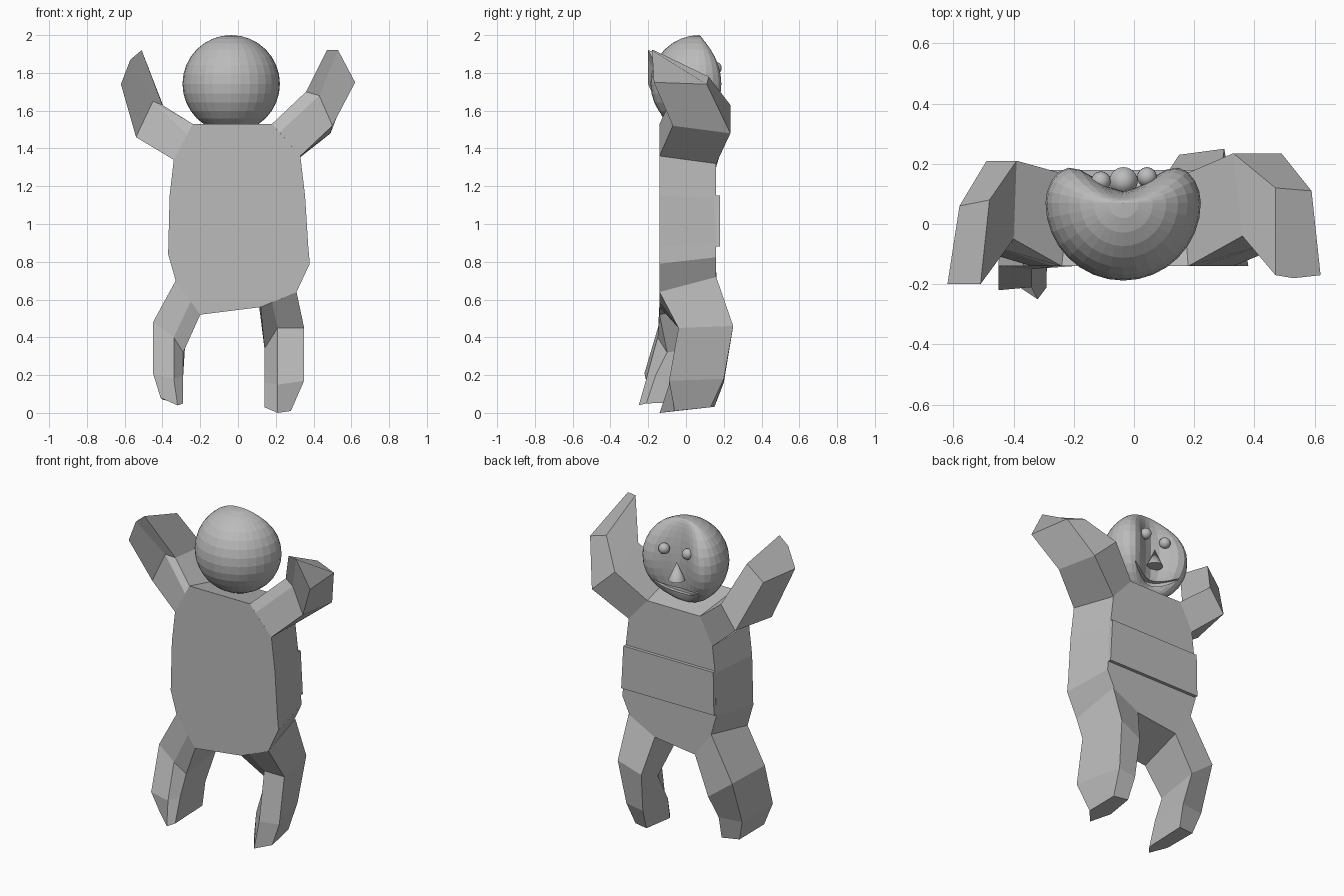
import bpy, bmesh, math
from mathutils import Matrix, Vector

if "Cube" in bpy.data.objects:
    bpy.data.objects.remove(bpy.data.objects["Cube"])

grey = bpy.data.materials.new("clay_grey")
grey.use_nodes = True
grey.diffuse_color = (0.5, 0.5, 0.5, 1)
grey.node_tree.nodes["Principled BSDF"].inputs["Base Color"].default_value = (0.5, 0.5, 0.5, 1)


def finish(name, bm):
    bmesh.ops.recalc_face_normals(bm, faces=bm.faces)
    mesh = bpy.data.meshes.new(name)
    bm.to_mesh(mesh)
    bm.free()
    mesh.materials.append(grey)
    ob = bpy.data.objects.new(name, mesh)
    bpy.context.scene.collection.objects.link(ob)
    return ob


def loft(name, sections):
    """Skin a list of matching cross-sections and cap both ends."""
    bm = bmesh.new()
    rings = [[bm.verts.new(p) for p in s] for s in sections]
    for a, b in zip(rings, rings[1:]):
        for i in range(len(a)):
            j = (i + 1) % len(a)
            bm.faces.new((a[i], a[j], b[j], b[i]))
    bm.faces.new(rings[0])
    bm.faces.new(rings[-1])
    return finish(name, bm)


def taper(x, z, y=.16):
    """Outline point drawn in towards the middle of the belly side."""
    return (x * .87, y, 1.05 + (z - 1.05) * .87)


# Torso: one outline drawn through from front to back, tapering slightly
outline = [(-.24, 1.53), (.18, 1.53), (.33, 1.36), (.355, 1.15), (.372, .88), (.38, .79), (.31, .64),
           (.12, .56), (-.2, .52), (-.33, .70), (-.37, .84), (-.362, 1.15), (-.34, 1.34)]
loft("torso", [[(x, -.14, z) for x, z in outline], [taper(x, z) for x, z in outline]])

# Belly band raised on the face side
band = [(-.315, 1.15), (.31, 1.15), (.325, .88), (-.32, .88)]
loft("belly_band", [[(x, y, z) for x, z in band] for y in (.1, .18)])

# Limb sections run: inner back, inner front, front, outer front, outer back
loft("left_arm", [
    [taper(.18, 1.53), (.18, -.14, 1.53), (.22, -.14, 1.485), (.33, -.14, 1.36), taper(.33, 1.36)],
    [(.33, .235, 1.63), (.36, -.04, 1.70), (.43, -.07, 1.68), (.50, -.07, 1.52), (.49, .235, 1.48)],
    [(.47, .12, 1.78), (.47, -.17, 1.92), (.53, -.18, 1.92), (.62, -.17, 1.75), (.59, .11, 1.74)]])
loft("right_arm", [
    [taper(-.24, 1.53), (-.24, -.14, 1.53), (-.27, -.14, 1.473), (-.34, -.14, 1.34), taper(-.34, 1.34)],
    [(-.39, .21, 1.61), (-.40, -.05, 1.63), (-.45, -.08, 1.65), (-.54, -.08, 1.46), (-.49, .21, 1.47)],
    [(-.48, .08, 1.84), (-.51, -.2, 1.92), (-.57, -.2, 1.87), (-.62, -.2, 1.74), (-.58, .06, 1.74)]])
loft("left_leg", [
    [taper(.12, .56), (.12, -.14, .56), (.18, -.14, .585), (.31, -.14, .64), taper(.33, .67)],
    [(.15, .23, .40), (.14, .08, .34), (.21, -.04, .45), (.35, -.04, .45), (.30, .25, .46)],
    [(.16, .2, .16), (.14, -.02, .16), (.21, -.09, .15), (.35, -.09, .17), (.275, .20, .18)],
    [(.17, .15, .03), (.14, -.04, .03), (.21, -.14, 0), (.28, -.06, .01), (.26, .13, .03)]])
loft("right_leg", [
    [taper(-.2, .52), (-.2, -.14, .52), (-.25, -.14, .59), (-.33, -.14, .70), taper(-.33, .70)],
    [(-.28, .18, .36), (-.29, -.10, .32), (-.34, -.15, .40), (-.45, -.14, .48), (-.44, .17, .48)],
    [(-.29, .09, .2), (-.29, -.16, .2), (-.34, -.21, .18), (-.45, -.22, .21), (-.44, .07, .2)],
    [(-.29, .06, .06), (-.29, -.21, .05), (-.32, -.25, .04), (-.41, -.19, .08), (-.40, .04, .07)]])

# Head: round behind, hollowed down the middle of the face
centre = Vector((-.036, .07, 1.742))
radius = .258


def dish(x):
    t = min(1, abs(x) / .25)
    return .15 + .6 * t * t * (3 - 2 * t)


def face_y(x, z):
    return math.sqrt(max(0, radius ** 2 - x * x - z * z)) * dish(x)


bm = bmesh.new()
bmesh.ops.create_uvsphere(bm, u_segments=32, v_segments=16, radius=radius)
for v in bm.verts:
    if v.co.y > 0:
        v.co.y *= dish(v.co.x)
    v.co += centre
head = finish("head", bm)

# Smiling mouth slit cut into the face
sections = []
for i in range(13):
    x = -.16 + .32 * i / 12
    z = -.185 + 2.2 * x * x
    h = .003 + .013 * (1 - (x / .16) ** 2)
    y = face_y(x, z) - .025
    sections.append([centre + Vector(p) for p in ((x, y, z - h), (x, .3, z - h), (x, .3, z + h), (x, y, z + h))])
cutter = loft("mouth_cutter", sections)
cutter.hide_render = True
cut = head.modifiers.new("mouth", 'BOOLEAN')
cut.operation = 'DIFFERENCE'
cut.solver = 'EXACT'
cut.object = cutter
bpy.context.view_layer.update()
cut_mesh = bpy.data.meshes.new_from_object(head.evaluated_get(bpy.context.evaluated_depsgraph_get()))
head.modifiers.clear()
head.data = cut_mesh
bpy.data.objects.remove(cutter)

# Eyes
for name, x, y in (("right_eye", -.11, .142), ("left_eye", .043, .156)):
    bm = bmesh.new()
    bmesh.ops.create_uvsphere(bm, u_segments=16, v_segments=10, radius=.033)
    bmesh.ops.translate(bm, verts=bm.verts, vec=(x, y, 1.825))
    ob = finish(name, bm)
    for p in ob.data.polygons:
        p.use_smooth = True

# Nose: upright cone
bm = bmesh.new()
bmesh.ops.create_cone(bm, cap_ends=True, segments=24, radius1=.047, radius2=0, depth=.11,
                      matrix=Matrix.Translation((-.035, .142, 1.70)))
nose = finish("nose", bm)
for p in nose.data.polygons:
    p.use_smooth = len(p.vertices) == 3
